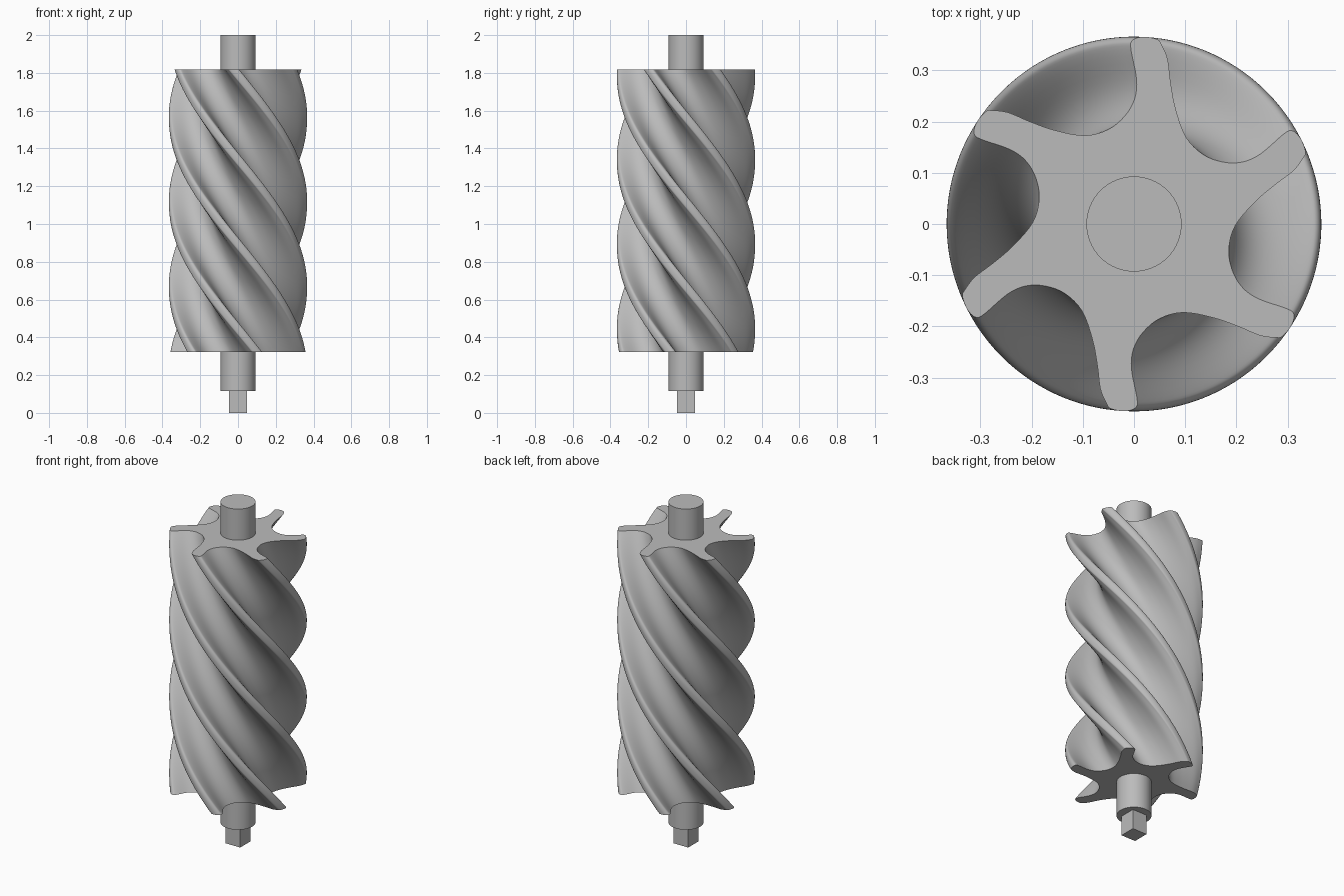
import bpy, bmesh, math
from mathutils import Vector, Matrix

cube = bpy.data.objects.get("Cube")
if cube:
    bpy.data.objects.remove(cube)

LOBES = 6
SUB = 4                      # curve steps between profile points
LEVELS = 72
BODY_BOTTOM, BODY_TOP = 0.323, 1.817
TWIST = math.radians(200)    # total twist from top to bottom

steel = bpy.data.materials.new("steel grey")
steel.use_nodes = True
GREY = (0.5, 0.5, 0.5, 1)
steel.diffuse_color = GREY
steel.node_tree.nodes["Principled BSDF"].inputs["Base Color"].default_value = GREY


def finish(bm, name):
    bmesh.ops.recalc_face_normals(bm, faces=bm.faces)
    mesh = bpy.data.meshes.new(name)
    bm.to_mesh(mesh)
    bm.free()
    mesh.materials.append(steel)
    obj = bpy.data.objects.new(name, mesh)
    bpy.context.collection.objects.link(obj)
    bpy.ops.object.select_all(action='DESELECT')
    obj.select_set(True)
    bpy.context.view_layer.objects.active = obj
    bpy.ops.object.shade_smooth_by_angle(angle=math.radians(32))
    return obj


def spline(a, b, c, d, t):
    return 0.5 * (2 * b + (c - a) * t + (2 * a - 5 * b + 4 * c - d) * t ** 2
                  + (3 * b - a - 3 * c + d) * t ** 3)


# One flute and one blade tip, repeated around the axis
flute = [(-.277, .222), (-.246, .218), (-.203, .2), (-.154, .183), (-.096, .173),
         (-.05, .185), (-.018, .211), (.001, .244), (.005, .283), (-.006, .341),
         (-.004, .358), (.012, .365), (.031, .3645), (.047, .36)]
points = []
for k in range(LOBES):
    turn = Matrix.Rotation(-k * math.tau / LOBES, 2)
    points += [turn @ Vector(p) for p in flute]
n = len(points)
outline = [spline(points[i - 1], points[i], points[(i + 1) % n], points[(i + 2) % n], s / SUB)
           for i in range(n) for s in range(SUB)]

# Helical rotor body: the outline swept upward with a twist
bm = bmesh.new()
rings = []
for level in range(LEVELS + 1):
    f = level / LEVELS
    z = BODY_BOTTOM + f * (BODY_TOP - BODY_BOTTOM)
    turn = Matrix.Rotation((1 - f) * TWIST, 2)
    rings.append([bm.verts.new((*(turn @ p), z)) for p in outline])
for low, high in zip(rings, rings[1:]):
    for i in range(len(outline)):
        bm.faces.new((low[i - 1], low[i], high[i], high[i - 1]))
bm.faces.new(rings[0])
bm.faces.new(rings[-1])
finish(bm, "rotor_body")


# Round shaft ends and square drive end
def shaft_piece(name, sides, radius, z0, z1, spin=0):
    bm = bmesh.new()
    place = Matrix.Translation((0, 0, (z0 + z1) / 2)) @ Matrix.Rotation(spin, 4, 'Z')
    bmesh.ops.create_cone(bm, cap_ends=True, segments=sides, radius1=radius,
                          radius2=radius, depth=z1 - z0, matrix=place)
    finish(bm, name)


shaft_piece("upper_shaft", 64, 0.093, BODY_TOP, 2.0)
shaft_piece("lower_shaft", 64, 0.093, 0.117, BODY_BOTTOM)
shaft_piece("square_drive", 4, 0.047 * math.sqrt(2), 0, 0.117, math.pi / 4)
